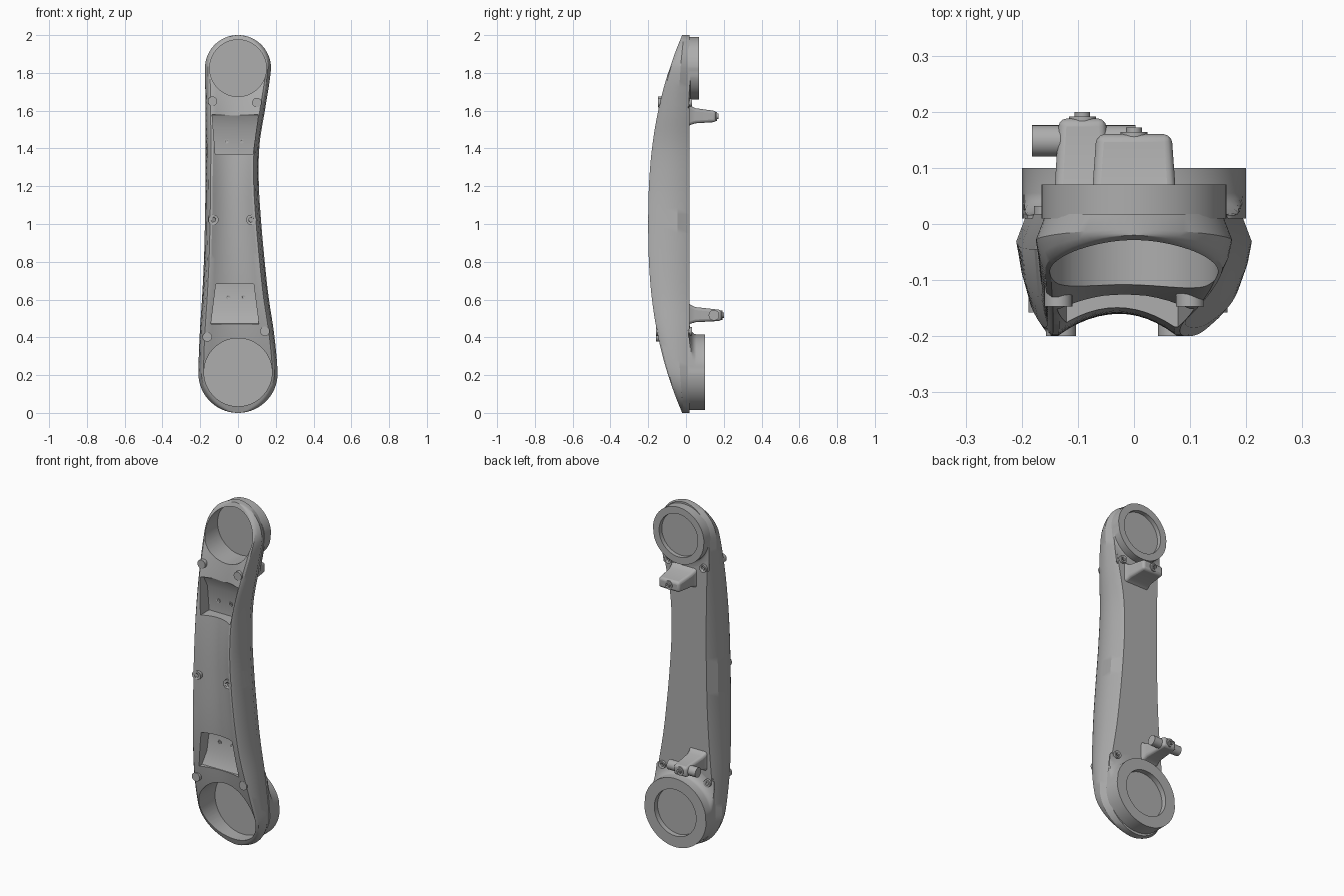
import bpy, bmesh, math
from mathutils import Matrix, Vector

cube = bpy.data.objects.get("Cube")
if cube:
    bpy.data.objects.remove(cube, do_unlink=True)

grey = bpy.data.materials.new("plain grey")
grey.use_nodes = True
color = (0.42, 0.42, 0.42, 1)
grey.diffuse_color = color
grey.node_tree.nodes["Principled BSDF"].inputs["Base Color"].default_value = color

LOW_Z, LOW_R, TOP_Z, TOP_R = 0.21, 0.21, 1.825, 0.175
RIGHT = [-0.21, -0.203, -0.19, -0.18, -0.175, -0.172, -0.171, -0.172, -0.175]
LEFT = [0.21, 0.192, 0.162, 0.14, 0.122, 0.11, 0.114, 0.146, 0.175]


def finish(name, bm, angle=30):
    bmesh.ops.recalc_face_normals(bm, faces=bm.faces)
    mesh = bpy.data.meshes.new(name)
    bm.to_mesh(mesh)
    bm.free()
    ob = bpy.data.objects.new(name, mesh)
    bpy.context.collection.objects.link(ob)
    mesh.materials.append(grey)
    smooth(ob, angle)
    return ob


def smooth(ob, angle=30):
    bpy.ops.object.select_all(action='DESELECT')
    ob.select_set(True)
    bpy.context.view_layer.objects.active = ob
    bpy.ops.object.shade_smooth_by_angle(angle=math.radians(angle))


def curve_at(values, z):
    # Smooth curve through evenly spaced edge values
    n = len(values) - 1
    u = min(max((z - LOW_Z) / (TOP_Z - LOW_Z), 0), 1) * n
    i = min(int(u), n - 1)
    f = u - i
    a, b = values[max(i - 1, 0)], values[i]
    c, d = values[i + 1], values[min(i + 2, n)]
    return b + 0.5 * f * (c - a + f * (2*a - 5*b + 4*c - d + f * (3*(b - c) + d - a)))


def edges(z):
    if z > TOP_Z:
        w = math.sqrt(max(TOP_R**2 - (z - TOP_Z)**2, 0))
        return -w, w
    if z < LOW_Z:
        w = math.sqrt(max(LOW_R**2 - (z - LOW_Z)**2, 0))
        return -w, w
    return curve_at(RIGHT, z), curve_at(LEFT, z)


def rim_y(z):
    return -0.2 + 0.18 * abs(z - 1)**2.4


def loft(bm, rings):
    rows = [[bm.verts.new(p) for p in ring] for ring in rings]
    n = len(rows[0])
    for a, b in zip(rows, rows[1:]):
        for i in range(n):
            bm.faces.new((a[i], a[(i + 1) % n], b[(i + 1) % n], b[i]))
    bm.faces.new(rows[0])
    bm.faces.new(rows[-1])


def section(z):
    # Flat back, sloped sides, raised rims and a shallow front trough
    xl, xr = edges(z)
    c, h, t = (xl + xr) / 2, (xr - xl) / 2, abs(z - 1)
    k = min(1, h / 0.1)
    front, wide = rim_y(z), -0.045 + 0.035 * t**4
    back_in = (0.03 - 0.018 * t * t) * k
    side = [(h - back_in, 0.018), (h, wide),
            (h - 0.007 * k, wide + 0.55 * (front - wide)),
            (h - 0.017 * k, wide + 0.9 * (front - wide)),
            (h - 0.027 * k, front)]
    inner, depth = h - 0.038 * k, 0.04 * (1 - t * t)
    trough = [(inner * s / 6, front + depth * (1 - (s / 6)**2)) for s in range(6, -7, -1)]
    outline = side + trough + [(-x, y) for x, y in reversed(side)]
    return [(c + x, y, z) for x, y in outline]


def cylinder(name, start, end, radius, segs=32):
    a, b = Vector(start), Vector(end)
    bm = bmesh.new()
    rot = (b - a).to_track_quat('Z', 'Y').to_matrix().to_4x4()
    bmesh.ops.create_cone(bm, cap_ends=True, segments=segs, radius1=radius, radius2=radius,
                          depth=(b - a).length, matrix=Matrix.Translation((a + b) / 2) @ rot)
    return finish(name, bm)


def cut(ob, cutter):
    cutter.hide_render = True
    cutter.hide_set(True)
    mod = ob.modifiers.new("cut", 'BOOLEAN')
    mod.operation, mod.solver, mod.object = 'DIFFERENCE', 'EXACT', cutter
    bpy.context.view_layer.objects.active = ob
    bpy.ops.object.modifier_apply(modifier=mod.name)
    bpy.data.objects.remove(cutter, do_unlink=True)


# Main shell, with finer rows round both ends
arc = [math.radians(a) for a in range(6, 90, 6)] + [math.radians(x) for x in (87, 89.5)]
levels = [LOW_Z - LOW_R * math.sin(a) for a in reversed(arc)]
levels += [LOW_Z + (TOP_Z - LOW_Z) * i / 48 for i in range(49)]
levels += [TOP_Z + TOP_R * math.sin(a) for a in arc]
bm = bmesh.new()
loft(bm, [section(z) for z in levels])
shell = finish("arm_shell", bm)


# Joint housings: front bore, closed web, back ring and flared neck
def housing(name, zc, cap_r, bore, ring_r, recess, back, floor, web):
    cut(shell, cylinder("bore_cutter", (0, -0.5, zc), (0, 0.3, zc), bore, 96))
    neck = back - 0.045
    profile = [(0.001, floor), (bore, floor), (bore, 0.01), (ring_r + 0.08, 0.01)]
    for i in range(7):
        a = math.radians(15 * i)
        profile.append((ring_r + 0.08 * (1 - math.sin(a)), neck - (neck - 0.016) * math.cos(a)))
    profile += [(ring_r, back), (recess, back), (recess, floor + web), (0.001, floor + web)]
    outward = 1 if zc > 1 else -1
    rings = []
    for r, y in profile:
        ring = []
        for i in range(96):
            a = 2 * math.pi * i / 96
            outer = math.sin(a) * outward >= 0
            rr = min(r, cap_r - 0.01) if outer else r
            x, z = rr * math.cos(a), zc + rr * math.sin(a)
            if not outer and r > bore:
                lo, hi = edges(z)
                x = min(max(x, lo + 0.012), hi - 0.012)
            ring.append((x, y, z))
        rings.append(ring)
    bm = bmesh.new()
    loft(bm, rings)
    finish(name, bm, 35)


housing("lower_joint_housing", 0.215, LOW_R, 0.18, 0.2, 0.135, 0.1, 0.045, 0.025)
housing("upper_joint_housing", TOP_Z, TOP_R, 0.15, 0.165, 0.125, 0.07, 0.025, 0.02)


# Tapered front pockets with a ramp towards the nearer joint
def pocket(name, place, deep, wide, screw_x):
    path = [(0, -0.35), (0, -0.095), (0.14, -0.095), (0.21, -0.128), (0.215, -0.35)]
    rings = []
    for side in (0, 1):
        rings.append([(deep[side] + (wide[side] - deep[side]) * d / 0.21, y, place(d))
                      for d, y in path])
    bm = bmesh.new()
    loft(bm, rings)
    cut(shell, finish(name + "_cutter", bm))
    for x in screw_x:
        z = place(0.07)
        screw = cylinder(name + "_screw", (x, -0.08, z), (x, -0.099, z), 0.012, 20)
        cut(screw, cylinder("socket_cutter", (x, -0.097, z), (x, -0.2, z), 0.006, 6))


pocket("upper_pocket", lambda d: 1.368 + d, (-0.12, 0.078), (-0.137, 0.107), (-0.06, 0.02))
pocket("lower_pocket", lambda d: 0.682 - d, (-0.117, 0.083), (-0.143, 0.11), (-0.052, 0.028))
smooth(shell)

# Screw bosses in the rims, each with its back end
for x, z, y in ((-0.135, 1.65, -0.147), (0.1, 1.643, -0.147),
                (-0.163, 0.402, -0.158), (0.142, 0.432, -0.158)):
    cylinder("corner_boss", (x, -0.04, z), (x, y, z), 0.025)
    back_boss = cylinder("back_screw", (x * 0.96, 0.0, z), (x * 0.96, 0.032, z), 0.022)
    cut(back_boss, cylinder("socket_cutter", (x * 0.96, 0.022, z), (x * 0.96, 0.1, z), 0.011, 6))
for x in (-0.13, 0.07):
    boss = cylinder("middle_boss", (x, -0.1, 1.022), (x, -0.2, 1.022), 0.027)
    cut(boss, cylinder("hole_cutter", (x, -0.18, 1.022), (x, -0.3, 1.022), 0.012, 24))


# Cable brackets on the back
def bracket(name, cx, z, half, tip):
    rings = []
    for y, w, low, high in ((0.0, half + 0.015, 0.06, 0.075), (0.025, half + 0.004, 0.045, 0.055),
                            (0.05, half, 0.037, 0.043), (tip, half - 0.008, 0.03, 0.028)):
        rings.append([(cx - w, y, z - low), (cx + w, y, z - low),
                      (cx + w, y, z + high), (cx - w, y, z + high)])
    bm = bmesh.new()
    loft(bm, rings)
    ob = finish(name, bm)
    bevel = ob.modifiers.new("round", 'BEVEL')
    bevel.width, bevel.segments = 0.014, 3
    bpy.ops.object.modifier_apply(modifier=bevel.name)
    smooth(ob, 40)
    cylinder(name + "_collar", (cx, tip - 0.02, z), (cx, tip + 0.004, z), 0.024)
    nub = cylinder(name + "_screw", (cx, tip, z), (cx, tip + 0.012, z), 0.014, 24)
    cut(nub, cylinder("socket_cutter", (cx, tip + 0.006, z), (cx, tip + 0.1, z), 0.007, 6))


bracket("upper_bracket", 0, 1.57, 0.075, 0.16)
bracket("lower_bracket", -0.092, 0.517, 0.05, 0.188)
cylinder("lower_bracket_pin", (-0.182, 0.148, 0.517), (0.003, 0.148, 0.517), 0.028)
